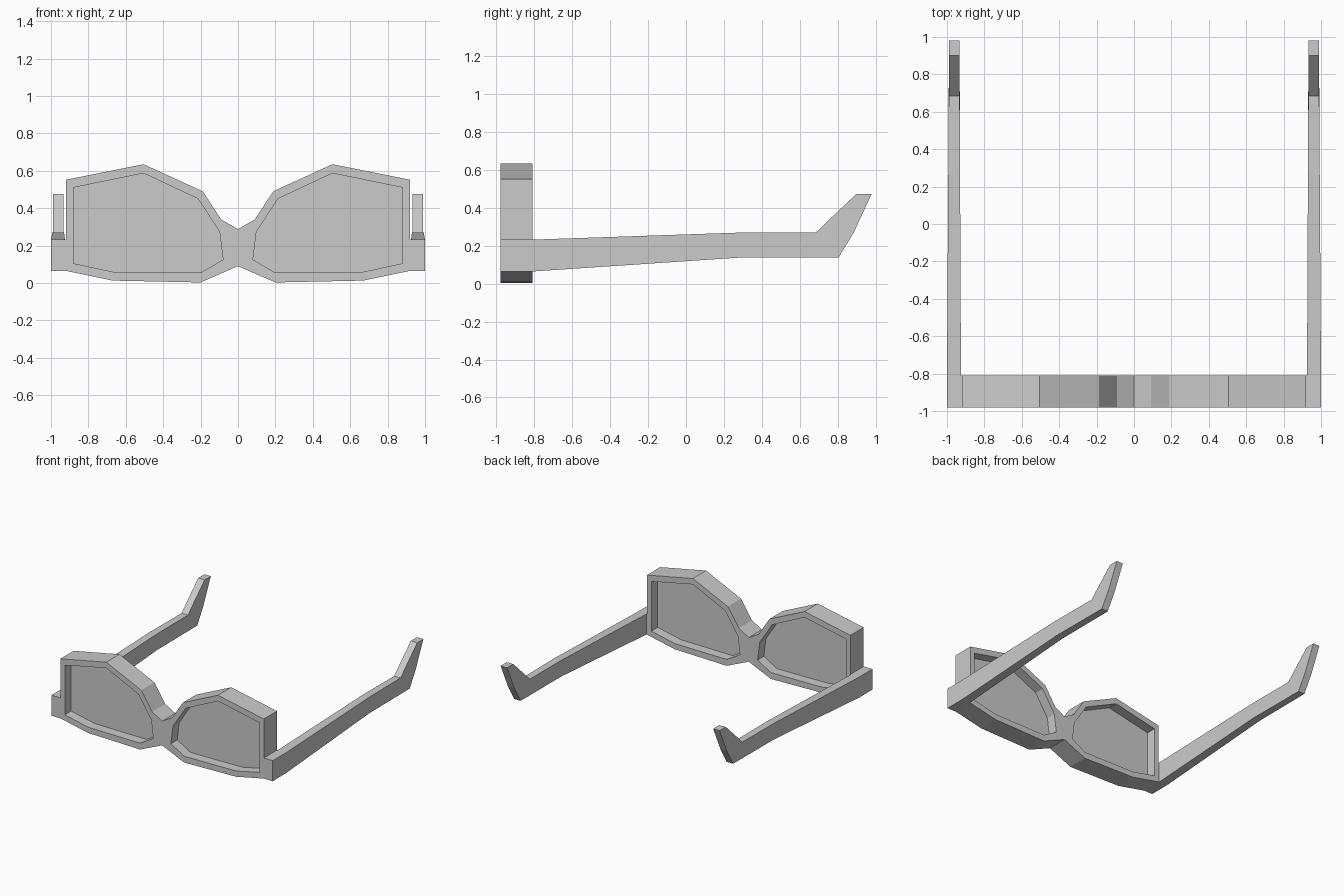
import bpy, bmesh
from math import radians

if "Cube" in bpy.data.objects:
    bpy.data.objects.remove(bpy.data.objects["Cube"])

Y_FRONT, Y_BACK = -0.98, -0.81
Y_MID = (Y_FRONT + Y_BACK) / 2

# Right-half front profiles (x, z)
HALF_RIM = [(0, 0.09), (0.2, 0.003), (0.67, 0.013), (0.92, 0.065), (1.0, 0.065),
            (1.0, 0.233), (0.92, 0.233), (0.92, 0.552), (0.505, 0.635),
            (0.188, 0.49), (0.09, 0.34), (0, 0.288)]
LENS = [(0.2, 0.055), (0.67, 0.06), (0.88, 0.105), (0.88, 0.51), (0.505, 0.587),
        (0.213, 0.45), (0.098, 0.272), (0.08, 0.125)]


def mirrored(points):
    return [(-x, z) for x, z in reversed(points)]


def extruded_profile(name, outlines, y, depth):
    """Filled 2D outlines (inner ones become holes) extruded along y."""
    curve = bpy.data.curves.new(name, 'CURVE')
    curve.dimensions = '2D'
    curve.fill_mode = 'BOTH'
    curve.extrude = depth / 2
    for pts in outlines:
        s = curve.splines.new('POLY')
        s.points.add(len(pts) - 1)
        for p, (x, z) in zip(s.points, pts):
            p.co = (x, z, 0, 1)
        s.use_cyclic_u = True
        s.use_smooth = False
    obj = bpy.data.objects.new(name, curve)
    bpy.context.collection.objects.link(obj)
    obj.location.y = y
    obj.rotation_euler.x = radians(90)
    bpy.ops.object.select_all(action='DESELECT')
    obj.select_set(True)
    bpy.context.view_layer.objects.active = obj
    bpy.ops.object.convert(target='MESH')
    obj = bpy.context.object
    bm = bmesh.new()
    bm.from_mesh(obj.data)
    bmesh.ops.remove_doubles(bm, verts=bm.verts, dist=0.0005)
    bmesh.ops.recalc_face_normals(bm, faces=bm.faces)
    for f in bm.faces:
        f.smooth = False
    bm.to_mesh(obj.data)
    bm.free()
    return obj


# Front frame with two lens openings
rim = HALF_RIM + mirrored(HALF_RIM[1:-1])
extruded_profile("front_frame", [rim, LENS, mirrored(LENS)], Y_MID, Y_BACK - Y_FRONT)

# Thin lens panes in the middle of the rim
extruded_profile("right_lens", [LENS], Y_MID, 0.008)
extruded_profile("left_lens", [mirrored(LENS)], Y_MID, 0.008)

# Temple arm sections: (inner x, outer x, top y, top z, bottom y, bottom z)
ARM = [(0.925, 1.0, Y_BACK, 0.233, Y_BACK, 0.065),
       (0.93, 0.993, 0.28, 0.27, 0.28, 0.138),
       (0.932, 0.99, 0.685, 0.27, 0.805, 0.138),
       (0.932, 0.99, 0.77, 0.352, 0.885, 0.27),
       (0.932, 0.99, 0.9, 0.475, 0.98, 0.475)]


def temple_arm(name, side):
    bm = bmesh.new()
    rings = []
    for xi, xo, yt, zt, yb, zb in ARM:
        rings.append([bm.verts.new(c) for c in
                      ((side * xi, yt, zt), (side * xo, yt, zt),
                       (side * xo, yb, zb), (side * xi, yb, zb))])
    for a, b in zip(rings, rings[1:]):
        for i in range(4):
            j = (i + 1) % 4
            bm.faces.new((a[i], a[j], b[j], b[i]))
    bm.faces.new(rings[0])
    bm.faces.new(rings[-1])
    bmesh.ops.recalc_face_normals(bm, faces=bm.faces)
    mesh = bpy.data.meshes.new(name)
    bm.to_mesh(mesh)
    bm.free()
    bpy.context.collection.objects.link(bpy.data.objects.new(name, mesh))


# Temple arms with upturned tips
temple_arm("right_temple_arm", 1)
temple_arm("left_temple_arm", -1)
